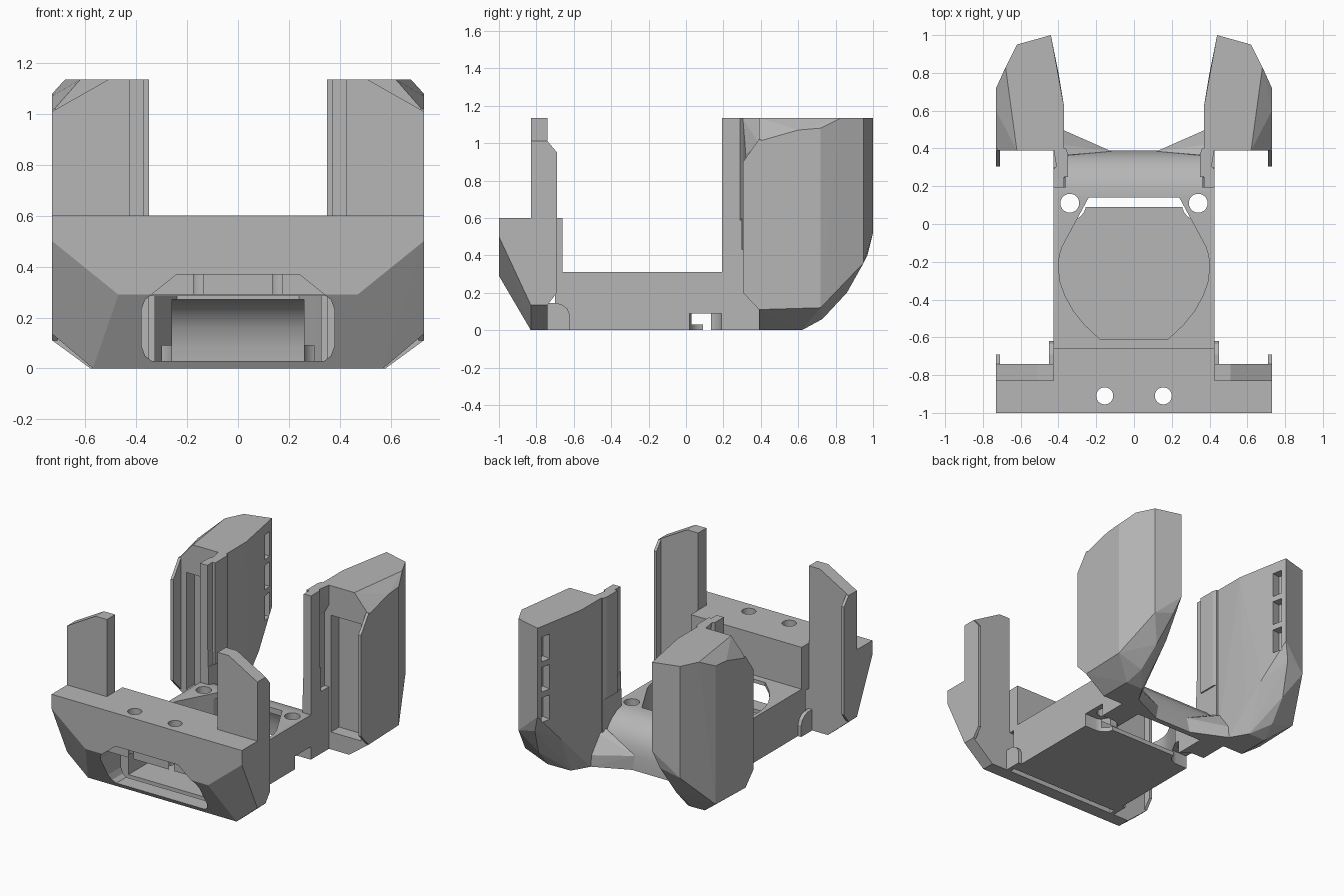
import bpy, bmesh, math
from mathutils import Vector, Matrix

old = bpy.data.objects.get("Cube")
if old:
    bpy.data.objects.remove(old)

grey = bpy.data.materials.new("plain grey")
grey.use_nodes = True
grey.diffuse_color = (0.47, 0.47, 0.47, 1)
grey.node_tree.nodes["Principled BSDF"].inputs["Base Color"].default_value = (0.47, 0.47, 0.47, 1)


def finish(name, bm):
    bmesh.ops.recalc_face_normals(bm, faces=bm.faces)
    mesh = bpy.data.meshes.new(name)
    bm.to_mesh(mesh)
    bm.free()
    mesh.materials.append(grey)
    ob = bpy.data.objects.new(name, mesh)
    bpy.context.collection.objects.link(ob)
    return ob


def hull(name, points):
    bm = bmesh.new()
    for p in points:
        bm.verts.new(p)
    res = bmesh.ops.convex_hull(bm, input=bm.verts)
    loose = set(res["geom_interior"]) | set(res["geom_unused"])
    bmesh.ops.delete(bm, geom=[v for v in loose if isinstance(v, bmesh.types.BMVert)], context='VERTS')
    bmesh.ops.dissolve_limit(bm, angle_limit=math.radians(1), verts=bm.verts, edges=bm.edges)
    return finish(name, bm)


def extrude(name, outline, axis, lo, hi):
    """Push a 2D outline along an axis; the outline uses the other two axes in order."""
    def place(p, h):
        q = list(p)
        q.insert(axis, h)
        return q
    bm = bmesh.new()
    face = bm.faces.new([bm.verts.new(place(p, lo)) for p in outline])
    res = bmesh.ops.extrude_face_region(bm, geom=[face])
    move = Vector(place((0, 0), hi - lo))
    bmesh.ops.translate(bm, verts=[v for v in res["geom"] if isinstance(v, bmesh.types.BMVert)], vec=move)
    return finish(name, bm)


def box(name, x, y, z):
    return extrude(name, [(x[0], y[0]), (x[1], y[0]), (x[1], y[1]), (x[0], y[1])], 2, *z)


def cylinder(name, x, y, r, z):
    ring = [(x + r * math.cos(math.tau * i / 24), y + r * math.sin(math.tau * i / 24)) for i in range(24)]
    return extrude(name, ring, 2, *z)


def apply(ob, mod):
    bpy.context.view_layer.objects.active = ob
    bpy.ops.object.modifier_apply(modifier=mod.name)


def cut(ob, *cutters):
    for c in cutters:
        mod = ob.modifiers.new("cut", 'BOOLEAN')
        mod.operation, mod.object, mod.solver = 'DIFFERENCE', c, 'EXACT'
        apply(ob, mod)
        bpy.data.objects.remove(c)


def mirror(ob):
    mod = ob.modifiers.new("mirror", 'MIRROR')
    mod.use_mirror_merge = False
    apply(ob, mod)


def smooth(ob):
    bpy.ops.object.select_all(action='DESELECT')
    ob.select_set(True)
    bpy.context.view_layer.objects.active = ob
    bpy.ops.object.shade_smooth_by_angle(angle=math.radians(25))


def both(points):
    return [(s * x, y, z) for x, y, z in points for s in (1, -1)]


# Tray with a curved rear bridge
tray = extrude("tray", [(-.7, 0), (.39, 0), (.385, .1), (.37, .17), (.34, .225), (.3, .265),
                        (.25, .295), (.19, .31), (-.7, .31)], 0, -.425, .425)
half = [(.18, -.61), (.26, -.535), (.32, -.46), (.365, -.38), (.39, -.31),
        (.4, -.23), (.395, -.17), (.38, -.12), (.31, .01), (.24, .14)]
pocket = extrude("pocket_cutter", half + [(-x, y) for x, y in reversed(half)], 2, .03, .5)
duct = extrude("duct_cutter", [(.09, -.1), (.09, .27), (.18, .27), (.24, .255), (.29, .22),
                               (.33, .16), (.35, .08), (.355, -.1)], 0, -.26, .26)
tunnel = box("tunnel_cutter", (-.35, .35), (-.8, -.45), (.03, .285))
cut(tray, pocket, duct, tunnel)
for s in (1, -1):
    cut(tray, cylinder("screw_cutter", s * .34, .11, .05, (-.1, .5)),
        cylinder("recess_cutter", s * .34, .105, .086, (-.1, .09)),
        box("notch_cutter", sorted((s * .34, s * .5)), (.019, .191), (-.1, .09)))
smooth(tray)

# Front bumper with sloped chin and cut corners
bumper = hull("front_bumper", both([
    (.73, -1, .6), (.73, -1, .5), (.47, -1, .29), (.57, -.83, 0), (.73, -.83, .135),
    (.73, -.74, .6), (.73, -.74, .135), (.57, -.74, 0)]))
opening = [(-.34, .03), (.34, .03), (.365, .05), (.38, .09), (.38, .23), (.365, .27), (.34, .29),
           (-.34, .29), (-.365, .27), (-.38, .23), (-.38, .09), (-.365, .05)]
cut(bumper, extrude("opening_cutter", opening, 1, -1.1, -.6),
    extrude("brow_cutter", [(-.35, .27), (.35, .27), (.34, .29), (.24, .37), (-.24, .37), (-.34, .29)], 1, -1.1, -.95))
shelf = box("bumper_back", (-.425, .425), (-.75, -.66), (.285, .6))
for s in (1, -1):
    cut(bumper, cylinder("bolt_cutter", s * .155, -.91, .045, (-.1, .8)))

# Front arms, their outer lips and the round side tabs
mirror(extrude("front_arm", [(.425, .59), (.73, .59), (.73, 1.01), (.51, 1.135), (.425, 1.135)], 1, -.83, -.74))
mirror(extrude("front_arm_lip", [(-.75, .135), (-.74, .135), (-.69, .2), (-.69, .95), (-.74, 1.01), (-.75, 1.01)], 0, .71, .73))
tab = [(-.745, 0), (-.62, 0), (-.62, .08), (-.635, .115), (-.66, .135), (-.69, .145), (-.745, .145)]
mirror(extrude("side_tab", tab, 0, .42, .45))

# Rear pods: faceted shells with rounded undersides
pod = hull("rear_pod", [
    (.37, .39, 1.135), (.37, .62, 1.135), (.385, .7, 1.135), (.44, 1, 1.135), (.62, .95, 1.135),
    (.68, .83, 1.135), (.62, .39, 1.135),
    (.73, .39, 1.01), (.73, .6, 1.07), (.73, .72, 1.08),
    (.44, 1, .52), (.62, .95, .36), (.48, .97, .4), (.53, .86, .2), (.55, .73, .06),
    (.73, .72, .12), (.73, .39, .11), (.58, .39, 0), (.58, .62, 0),
    (.37, .39, 0), (.38, .5, 0), (.45, .62, 0), (.385, .66, .22), (.4, .8, .3)])
cut(pod, box("recess_cutter", (.44, .67), (.3, .48), (.12, .93)))
for i in range(3):
    slot = box("slot_cutter", (-.06, .06), (-.035, .035), (.47 + i * .21, .64 + i * .21))
    slot.data.transform(Matrix.Translation((.425, .93, 0)) @ Matrix.Rotation(math.radians(-11), 4, 'Z'))
    cut(pod, slot)
mirror(pod)
mirror(extrude("rear_pod_lip", [(.4, .11), (.39, .11), (.305, .2), (.305, .9), (.39, 1.02), (.4, 1.02)], 0, .71, .73))

# Inner rails that tie the pods to the tray
mirror(box("rail_base", (.36, .425), (.192, .4), (0, .43)))
mirror(extrude("rail_step", [(.192, .43), (.3, .43), (.3, .6), (.245, .52), (.192, .55)], 0, .365, .425))
rail = extrude("rail_post", [(.35, .25), (.37, .25), (.37, .192), (.425, .192), (.425, .29), (.41, .305),
                             (.39, .32), (.39, .4), (.36, .4), (.35, .37)], 2, .43, 1.135)
mirror(rail)
mirror(hull("rail_top_web", [(.38, .3, .92), (.38, .3, 1.135), (.38, .4, .92), (.38, .4, 1.135),
                             (.425, .39, 1.0), (.425, .39, 1.135), (.41, .3, 1.135)]))

# Gussets between the bridge and the pods
mirror(hull("bridge_gusset", [(.12, .38, 0), (.12, .385, .1), (.38, .5, 0), (.38, .5, .08),
                              (.4, .38, 0), (.4, .36, .24), (.38, .42, .2)]))
